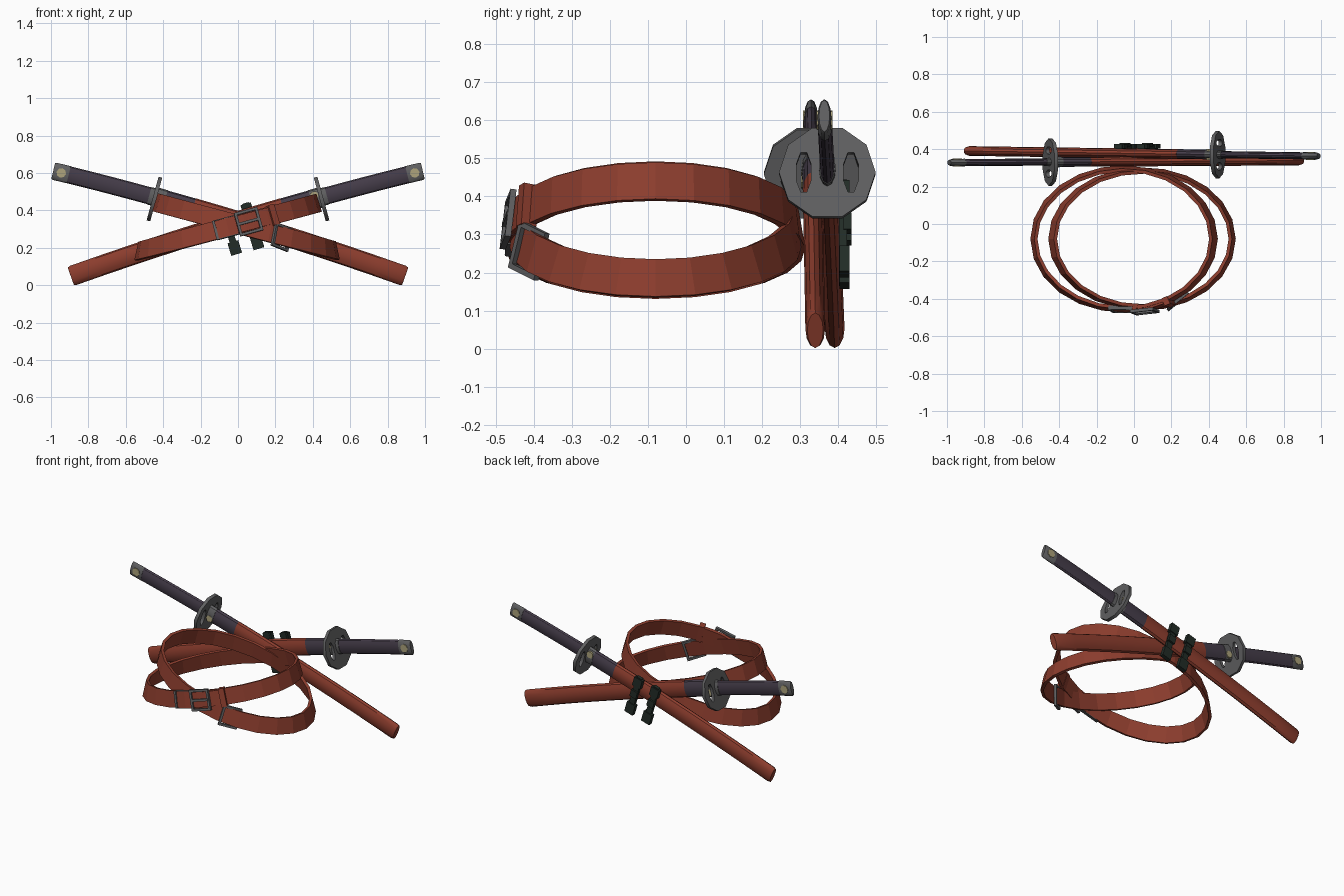
import bpy, bmesh
from math import sin, cos, pi
from mathutils import Vector, Matrix

if "Cube" in bpy.data.objects:
    bpy.data.objects.remove(bpy.data.objects["Cube"])


def material(name, rgb):
    m = bpy.data.materials.new(name)
    m.diffuse_color = (*rgb, 1)
    m.use_nodes = True
    m.node_tree.nodes["Principled BSDF"].inputs["Base Color"].default_value = m.diffuse_color
    return m


RED = material("red_leather", (0.265, 0.047, 0.027))
PURPLE = material("dark_purple_wrap", (0.058, 0.045, 0.066))
GREY = material("grey_metal", (0.115, 0.115, 0.118))
GOLD = material("pale_gold", (0.42, 0.37, 0.20))
GREEN = material("black_green_clip", (0.016, 0.025, 0.020))


def finish(name, bm, mat, smooth=False):
    bmesh.ops.recalc_face_normals(bm, faces=bm.faces)
    me = bpy.data.meshes.new(name)
    bm.to_mesh(me)
    bm.free()
    me.materials.append(mat)
    ob = bpy.data.objects.new(name, me)
    bpy.context.collection.objects.link(ob)
    if smooth:
        bpy.context.view_layer.objects.active = ob
        ob.select_set(True)
        bpy.ops.object.shade_smooth_by_angle(angle=0.6)
        ob.select_set(False)
    return ob


def loft(name, rings, mat, closed=False, smooth=False):
    bm = bmesh.new()
    vs = [[bm.verts.new(p) for p in r] for r in rings]
    n, k = len(vs), len(vs[0])
    for i in range(n if closed else n - 1):
        a, b = vs[i], vs[(i + 1) % n]
        for j in range(k):
            bm.faces.new((a[j], a[(j + 1) % k], b[(j + 1) % k], b[j]))
    if not closed:
        bm.faces.new(vs[0])
        bm.faces.new(vs[-1])
    return finish(name, bm, mat, smooth)


def boxes(name, frame, parts, mat):
    # parts: (centre, size) pairs in the local frame
    bm = bmesh.new()
    for c, s in parts:
        bmesh.ops.create_cube(bm, size=1, matrix=frame @ Matrix.Translation(c) @ Matrix.Diagonal((*s, 1)))
    return finish(name, bm, mat)


def frame_of(origin, a, b, c):
    m = Matrix((a, b, c)).transposed().to_4x4()
    m.translation = origin
    return m


# ---- Swords: handle at x = -1, mirrored by side = -1 ----
def sword(tag, side, y_handle, y_tip):
    def frame(x):
        t = Vector((side, 0, -0.302 - 0.06 * x)).normalized()
        n = Vector((-t.z * side, 0, t.x * side))
        y = y_handle + (y_tip - y_handle) * (x + 1) / 2
        return frame_of(Vector((side * x, y, 0.342 - 0.302 * x - 0.03 * x * x)), t, Vector((0, 1, 0)), n)

    def tube(part, sections, mat, sides=12):
        rings = []
        for x, w, h in sections:
            f = frame(x)
            rings.append([f @ Vector((0, w * cos(2 * pi * j / sides), h * sin(2 * pi * j / sides)))
                          for j in range(sides)])
        loft(tag + part, rings, mat, smooth=True)

    def span(a, b, w, h, n):
        return [(a + (b - a) * i / n, w, h) for i in range(n + 1)]

    tube("scabbard", span(-0.24, 0.88, 0.026, 0.054, 8) + [(0.894, 0.021, 0.049)], RED)
    tube("scabbard_mouth", span(-0.40, -0.238, 0.026, 0.053, 2), PURPLE)
    tube("scabbard_collar", span(-0.44, -0.39, 0.028, 0.055, 1), GREY)
    tube("handle", span(-0.91, -0.46, 0.019, 0.046, 4), PURPLE)
    tube("handle_collar", span(-0.475, -0.45, 0.022, 0.048, 1), GREY)
    tube("pommel", [(-0.988, 0.014, 0.043), (-0.98, 0.018, 0.047), (-0.905, 0.0205, 0.047)], GREY)

    # gold studs on both faces
    for x, w, r, drop in ((-0.945, 0.019, 0.026, 0), (-0.413, 0.027, 0.022, -0.02 * side)):
        f = frame(x)
        rings = [[f @ Vector((r * cos(pi * j / 4), y, drop + r * sin(pi * j / 4))) for j in range(8)]
                 for y in (-w - 0.002, w + 0.002)]
        loft(tag + "gold_stud", rings, GOLD)

    # pierced guard: filled curve with two inner holes
    cu = bpy.data.curves.new(tag + "guard_outline", 'CURVE')
    cu.dimensions = '2D'
    cu.fill_mode = 'BOTH'
    cu.extrude = 0.010
    for cx, rx, ry, n in ((0, 0.127, 0.127, 10), (-0.062, 0.021, 0.058, 8), (0.062, 0.021, 0.058, 8)):
        sp = cu.splines.new('POLY')
        sp.points.add(n - 1)
        sp.use_cyclic_u = True
        for j, p in enumerate(sp.points):
            a = 2 * pi * (j + (0 if n == 10 else 0.5)) / n
            p.co = (cx + rx * cos(a), ry * sin(a), 0, 1)
    tmp = bpy.data.objects.new(tag + "guard_tmp", cu)
    bpy.context.collection.objects.link(tmp)
    bpy.context.view_layer.update()
    me = bpy.data.meshes.new_from_object(tmp.evaluated_get(bpy.context.evaluated_depsgraph_get()))
    bpy.data.objects.remove(tmp)
    bm = bmesh.new()
    bm.from_mesh(me)
    bmesh.ops.remove_doubles(bm, verts=bm.verts, dist=0.0001)
    f = frame(-0.447)
    f.translation.z -= 0.01
    turn = Matrix(((0, 0, 1, 0), (1, 0, 0, 0), (0, 1, 0, 0), (0, 0, 0, 1)))
    bmesh.ops.transform(bm, matrix=f @ turn, verts=bm.verts)
    finish(tag + "guard", bm, GREY)
    return frame


sword("front_sword_", 1, 0.328, 0.340)
back = sword("back_sword_", -1, 0.363, 0.392)

# ---- Clips lying over the crossed scabbards ----
for k, (x, z) in enumerate(((0.075, 0.32), (-0.045, 0.29))):
    f = back(-x)
    f.translation = Vector((x, 0.412, z))
    boxes("scabbard_clip_%d" % k, f, [
        ((0, 0, 0), (0.036, 0.022, 0.25)),
        ((0, 0.004, 0.09), (0.058, 0.026, 0.06)),
        ((0, 0.004, -0.095), (0.060, 0.026, 0.07)),
        ((0, 0.012, 0.01), (0.046, 0.02, 0.045))], GREEN)


# ---- Belts: tilted flared loops ----
def belt_frame(s, a, ry):
    x = (-0.055 if s > 0 else 0.045) + 0.48 * cos(a)
    p = Vector((x, -0.08 + ry * sin(a), 0.325 + s * 0.268 * x))
    t = Vector((-0.48 * sin(a), ry * cos(a), -s * 0.268 * 0.48 * sin(a))).normalized()
    low = 0.5 - 0.5 * s * cos(a)
    w = Vector((-s * 0.25, 0, 0.97))
    out = t.cross(w).normalized()
    w = (w - out * (0.05 + 0.45 * low * low)).normalized()
    return frame_of(p, t, t.cross(w).normalized(), w)


def strap(name, s, ry, angles, half, thick, closed=False):
    rings = []
    for a in angles:
        f = belt_frame(s, a, ry)
        rings.append([f @ Vector((0, u * thick / 2, v * half)) for u, v in ((-1, -1), (1, -1), (1, 1), (-1, 1))])
    loft(name, rings, RED, closed)


FRONT = 1.5 * pi
ring = [2 * pi * i / 24 for i in range(24)]
strap("inner_belt", -1, 0.366, ring, 0.05, 0.018, True)
strap("outer_belt", 1, 0.376, ring, 0.05, 0.018, True)
# overlapping tail and keeper loop of the outer belt
strap("belt_tail", 1, 0.388, [FRONT + 0.1 + 0.09 * i for i in range(6)], 0.046, 0.012)
strap("belt_keeper", 1, 0.388, [FRONT + 0.49, FRONT + 0.56], 0.056, 0.044)


# ---- Buckles: rectangular frame and prong ----
def buckle(name, f, w, h, extra=()):
    b = 0.014
    boxes(name, f, [
        ((-w / 2, 0, 0), (b, 0.016, h)), ((w / 2, 0, 0), (b, 0.016, h)),
        ((0, 0, h / 2), (w + b, 0.016, b)), ((0, 0, -h / 2), (w + b, 0.016, b)), *extra], GREY)


buckle("outer_buckle", belt_frame(1, FRONT + 0.235, 0.398) @ Matrix.Rotation(0.08, 4, 'Z'), 0.115, 0.115,
       [((0, 0.004, 0), (0.115, 0.012, 0.014))])
boxes("buckle_plate", belt_frame(1, FRONT - 0.01, 0.376), [
    ((-0.062, 0.004, 0), (0.014, 0.016, 0.104)),
    ((0, 0, 0.051), (0.13, 0.022, 0.004)),
    ((0, 0, -0.051), (0.13, 0.022, 0.004))], GREY)
# the loose buckle swings inward from its left bar
buckle("inner_buckle", belt_frame(-1, FRONT + 0.32, 0.382) @ Matrix.Rotation(-0.4, 4, 'Z')
       @ Matrix.Translation((0.05, 0, 0)), 0.10, 0.115)
